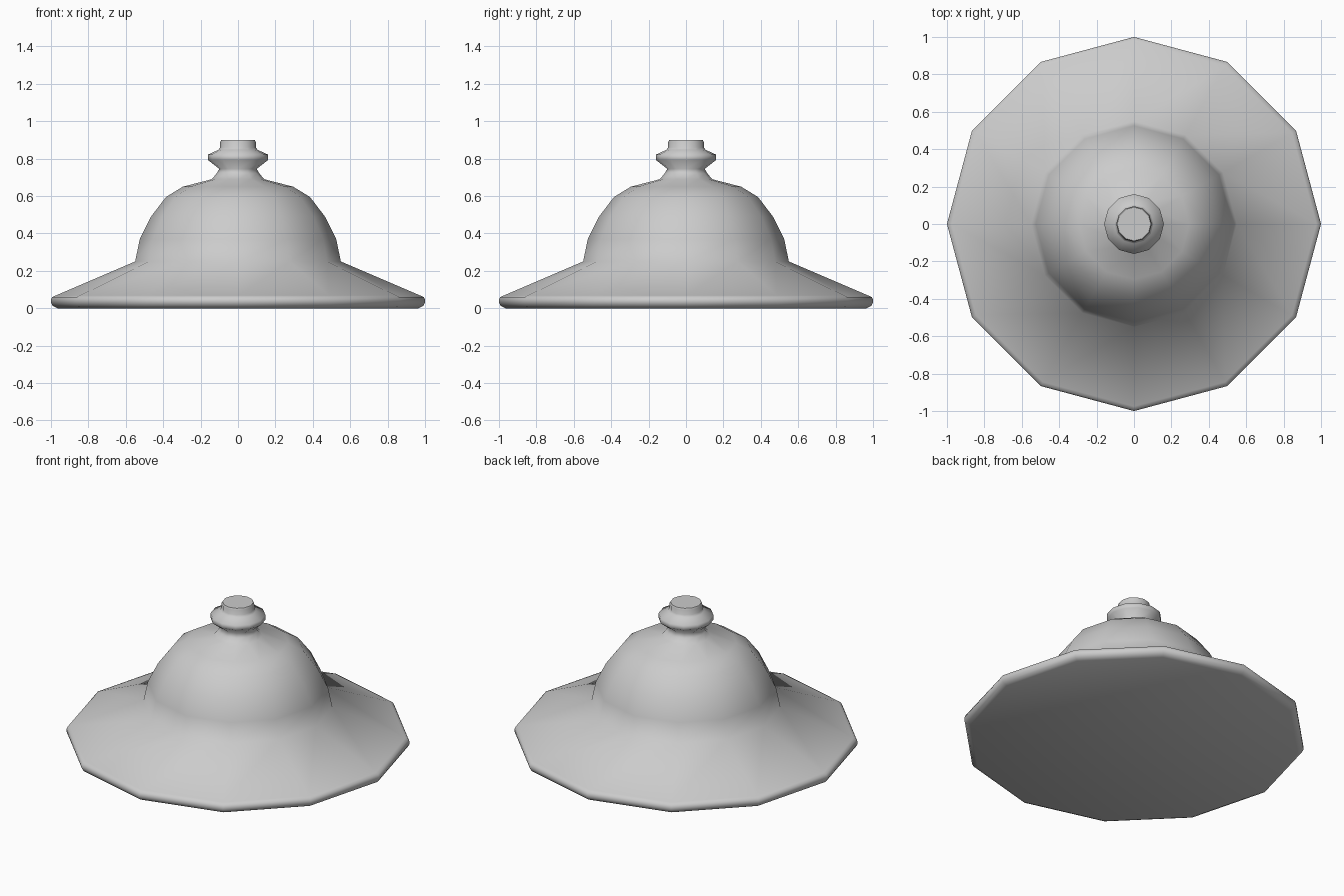
import bpy, bmesh, math

cube = bpy.data.objects.get("Cube")
if cube:
    bpy.data.objects.remove(cube, do_unlink=True)

SIDES = 12

grey = bpy.data.materials.new("plain grey")
grey.use_nodes = True
colour = (0.6, 0.6, 0.6, 1)
grey.diffuse_color = colour
grey.node_tree.nodes["Principled BSDF"].inputs["Base Color"].default_value = colour


def lathe(name, profile):
    """Turn a (radius, height) profile into a closed solid with flat caps."""
    bm = bmesh.new()
    rings = []
    for r, z in profile:
        angles = [math.tau * i / SIDES for i in range(SIDES)]
        rings.append([bm.verts.new((r * math.cos(a), r * math.sin(a), z)) for a in angles])
    for low, high in zip(rings, rings[1:]):
        for i in range(SIDES):
            j = (i + 1) % SIDES
            bm.faces.new((low[i], low[j], high[j], high[i])).smooth = True
    # Base blends softly into the rim, knob top stays crisp
    bm.faces.new(rings[0][::-1]).smooth = True
    for edge in bm.faces.new(rings[-1]).edges:
        edge.smooth = False
    mesh = bpy.data.meshes.new(name)
    bm.to_mesh(mesh)
    bm.free()
    mesh.materials.append(grey)
    obj = bpy.data.objects.new(name, mesh)
    bpy.context.collection.objects.link(obj)
    return obj


# Rounded rim, sloping brim, dome, waist and knob in one turned outline
rim = [(0.965, 0), (0.99, 0.012), (1, 0.03), (1, 0.045), (0.993, 0.06), (0.975, 0.068)]
dome = [(0.55, 0.25), (0.525, 0.37), (0.465, 0.49), (0.385, 0.595), (0.295, 0.65)]
knob = [(0.14, 0.69), (0.115, 0.72), (0.1, 0.745), (0.16, 0.792), (0.16, 0.822),
        (0.105, 0.847), (0.095, 0.86), (0.095, 0.89), (0.09, 0.9)]
lathe("domed_lid", rim + dome + knob)
